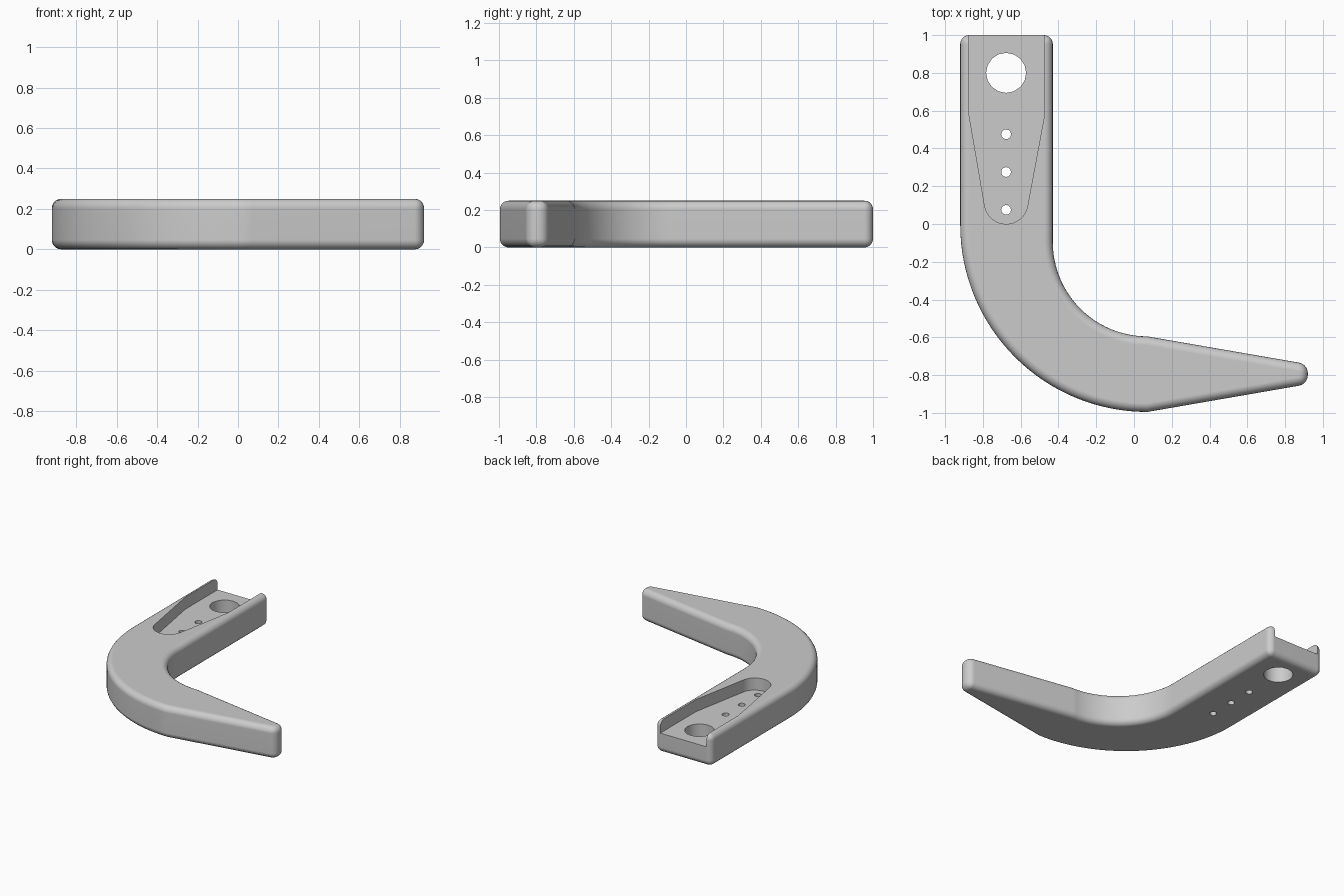
import bpy, bmesh, math

old = bpy.data.objects.get("Cube")
if old:
    bpy.data.objects.remove(old)

HEIGHT = 0.25
FLOOR = 0.155
ARM_X = -0.677

grey = bpy.data.materials.new("plain grey")
grey.use_nodes = True
colour = (0.6, 0.6, 0.6, 1)
grey.diffuse_color = colour
grey.node_tree.nodes["Principled BSDF"].inputs["Base Color"].default_value = colour


def arc(cx, cy, r, start, end, n):
    """Points on a circle, angles in degrees."""
    angles = [math.radians(start + (end - start) * i / n) for i in range(n + 1)]
    return [(cx + r * math.cos(a), cy + r * math.sin(a)) for a in angles]


def prism(name, outline, z0, z1):
    """Closed outline extruded from z0 to z1."""
    bm = bmesh.new()
    face = bm.faces.new([bm.verts.new((x, y, z0)) for x, y in outline])
    new = bmesh.ops.extrude_face_region(bm, geom=[face])["geom"]
    top = [v for v in new if isinstance(v, bmesh.types.BMVert)]
    bmesh.ops.translate(bm, vec=(0, 0, z1 - z0), verts=top)
    bmesh.ops.recalc_face_normals(bm, faces=bm.faces)
    mesh = bpy.data.meshes.new(name)
    bm.to_mesh(mesh)
    bm.free()
    mesh.materials.append(grey)
    obj = bpy.data.objects.new(name, mesh)
    bpy.context.collection.objects.link(obj)
    return obj


# Curved arm with a tapering tip
outline = [(-0.92, 1)]
outline += arc(0.07, -0.005, 0.99, 180, 270, 32)
outline += [(0.92, -0.848), (0.92, -0.742)]
outline += arc(0.07, -0.095, 0.5, 270, 180, 24)
outline += [(-0.43, 1)]
arm = prism("curved_arm", outline, 0, HEIGHT)

# Rounded edges all round
bevel = arm.modifiers.new("rounding", "BEVEL")
bevel.width = 0.046
bevel.segments = 5
bevel.limit_method = "ANGLE"
bevel.angle_limit = math.radians(40)

# Tapered recess open at the back end
recess = [(ARM_X - 0.2, 1.1), (ARM_X - 0.2, 0.6)]
recess += arc(ARM_X, 0.115, 0.115, 190, 350, 16)
recess += [(ARM_X + 0.2, 0.56), (ARM_X + 0.2, 1.1)]
cutters = [prism("recess_cutter", recess, FLOOR, 0.4)]

# Large mounting hole and three small holes
for y, r, n in [(0.8, 0.106, 16), (0.475, 0.026, 12), (0.275, 0.026, 12), (0.075, 0.026, 12)]:
    circle = arc(ARM_X, y, r, 0, 360, n)[:-1]
    cutters.append(prism("hole_cutter", circle, -0.1, 0.35))

for cutter in cutters:
    cut = arm.modifiers.new("cut", "BOOLEAN")
    cut.operation = "DIFFERENCE"
    cut.solver = "EXACT"
    cut.object = cutter

# Apply the modifiers, then smooth while keeping the cut edges sharp
bpy.ops.object.select_all(action="DESELECT")
arm.select_set(True)
bpy.context.view_layer.objects.active = arm
for name in [m.name for m in arm.modifiers]:
    bpy.ops.object.modifier_apply(modifier=name)
for cutter in cutters:
    bpy.data.objects.remove(cutter)
bpy.ops.object.shade_smooth_by_angle(angle=math.radians(30))
weighted = arm.modifiers.new("flat_normals", "WEIGHTED_NORMAL")
weighted.keep_sharp = True
